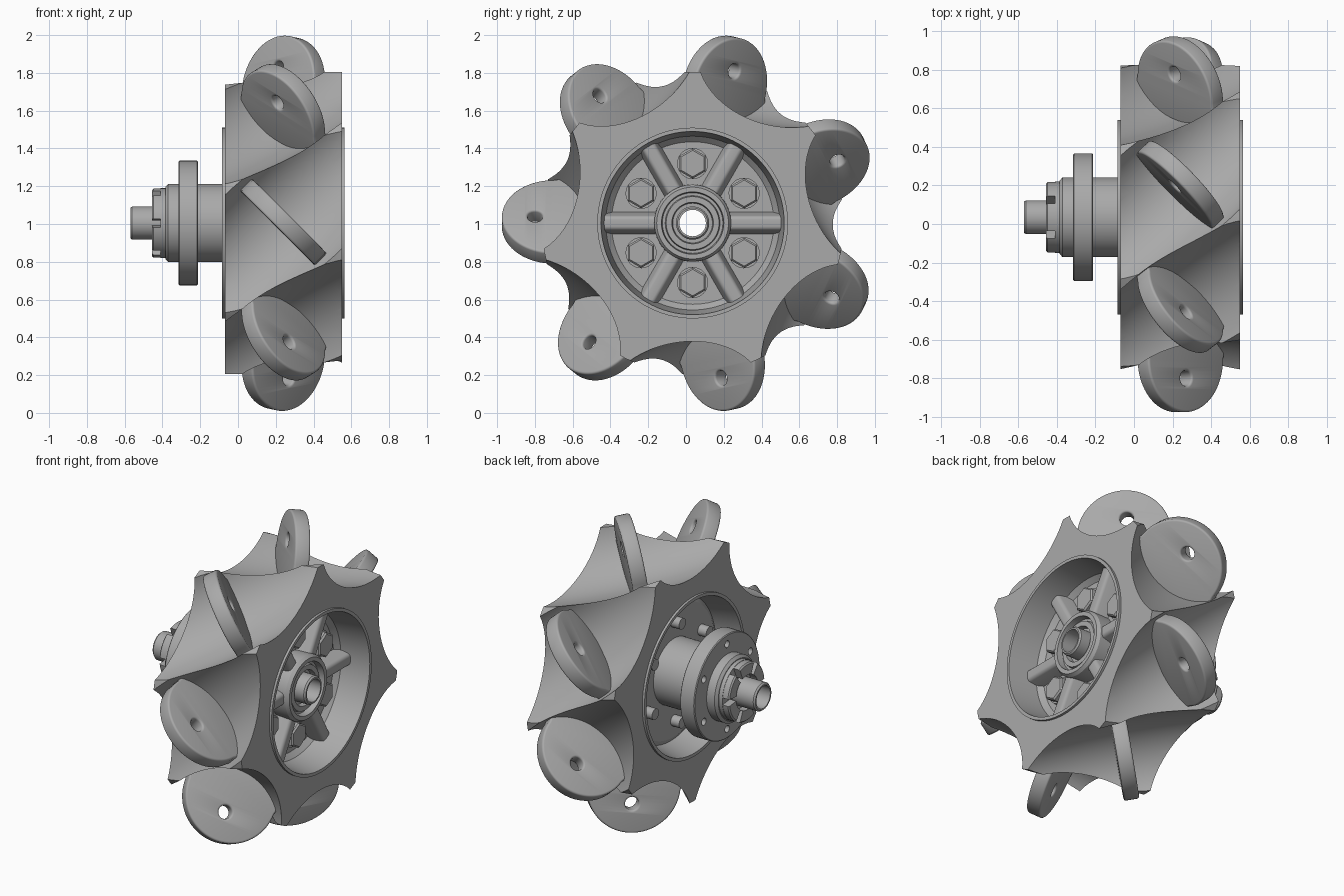
import bpy, bmesh, math
from mathutils import Matrix, Vector

COUNT = 7
FIRST = 76.7                      # angle of the first roller tab, degrees
MID_X, PIN_R = 0.24, 0.834        # tab pin position
POCKET_R = 0.925                  # distance of the pocket axis from the axle
WHEEL = Matrix.Translation((0, 0.035, 1.005))

old = bpy.data.objects.get("Cube")
if old:
    bpy.data.objects.remove(old)

grey = bpy.data.materials.new("plain_grey")
grey.use_nodes = True
grey.diffuse_color = (0.4, 0.4, 0.4, 1)
grey.node_tree.nodes["Principled BSDF"].inputs["Base Color"].default_value = (0.4, 0.4, 0.4, 1)


def spin(degrees):
    """Turn about the wheel axis; local y becomes the radial direction."""
    return WHEEL @ Matrix.Rotation(math.radians(degrees), 4, "X")


def add(name, mesh, matrix=WHEEL):
    ob = bpy.data.objects.new(name, mesh)
    bpy.context.scene.collection.objects.link(ob)
    ob.matrix_world = matrix
    if not mesh.materials:
        mesh.materials.append(grey)
    return ob


def finish(bm, name):
    bmesh.ops.recalc_face_normals(bm, faces=bm.faces)
    mesh = bpy.data.meshes.new(name)
    bm.to_mesh(mesh)
    bm.free()
    return mesh


def lathe(name, profile, segments=96, sweep=360, closed=True):
    """Revolve (x, radius) points about x; part sweeps get end caps."""
    bm = bmesh.new()
    full = sweep == 360
    rings = []
    for i in range(segments if full else segments + 1):
        a = math.radians(sweep * i / segments)
        rings.append([bm.verts.new((x, r * math.cos(a), r * math.sin(a))) for x, r in profile])
    n = len(profile)
    pairs = list(zip(rings, rings[1:] + rings[:1])) if full else list(zip(rings, rings[1:]))
    for p, q in pairs:
        for j in range(n if closed else n - 1):
            k = (j + 1) % n
            bm.faces.new((p[j], p[k], q[k], q[j]))
    if not full:
        bm.faces.new(rings[0])
        bm.faces.new(rings[-1])
    if not closed:
        bm.faces.new([r[0] for r in rings])
        bm.faces.new([r[-1] for r in rings])
    return finish(bm, name)


def rod(name, x0, x1, radius, sides=32, chamfer=0.0):
    return lathe(name, [(x0, radius), (x1 - chamfer, radius), (x1, radius - chamfer)]
                 if chamfer else [(x0, radius), (x1, radius)], sides, closed=False)


def cut(ob, cutters):
    """Subtract the cutters, bake the result and remove them."""
    for c in cutters:
        c.hide_render = True
        m = ob.modifiers.new("cut", "BOOLEAN")
        m.operation, m.solver, m.object = "DIFFERENCE", "EXACT", c
    bpy.context.view_layer.update()
    deps = bpy.context.evaluated_depsgraph_get()
    mesh = bpy.data.meshes.new_from_object(ob.evaluated_get(deps))
    ob.modifiers.clear()
    ob.data = mesh
    for c in cutters:
        bpy.data.objects.remove(c)


# Wheel body: rim and web, scooped out by barrel shaped roller pockets
body = add("wheel_body", lathe("wheel_body", [
    (-0.07, 0.8), (0.55, 0.8), (0.55, 0.505), (0.565, 0.505), (0.565, 0.485),
    (0.38, 0.46), (0.35, 0.43), (0.35, 0.15), (0.06, 0.15), (0.06, 0.42), (0.08, 0.45),
    (-0.085, 0.485), (-0.085, 0.505), (-0.07, 0.505)]))
steps = [i / 15 for i in range(-12, 13)]
barrel = lathe("pocket", [(s, 0.35 - 0.025 * (s / 0.44) ** 2) for s in steps], 72, closed=False)
slant = Matrix.Translation((MID_X, POCKET_R, 0)) @ Matrix.Rotation(math.radians(45), 4, "Y")
angles = [FIRST + i * 360 / COUNT for i in range(COUNT)]
cut(body, [add("pocket", barrel, spin(a) @ slant) for a in angles])

# Roller tabs: rounded plates with a pin hole, set at 45 degrees
curve = bpy.data.curves.new("tab_outline", "CURVE")
curve.dimensions, curve.fill_mode = "2D", "BOTH"
curve.extrude, curve.bevel_depth, curve.offset = 0.033, 0.012, -0.012
curve.bevel_resolution = 2


def outline(points):
    s = curve.splines.new("POLY")
    s.points.add(len(points) - 1)
    for p, (u, v) in zip(s.points, points):
        p.co = (u, v, 0, 1)
    s.use_cyclic_u = True


def arc(radius, v, sweep, n):
    return [(radius * math.cos(t), v + radius * math.sin(t))
            for t in (math.radians(sweep) * i / n for i in range(n + 1))]


outline(arc(0.275, 0.735, 180, 40) + [(-0.315, 0.57), (0.315, 0.57)])
outline(arc(0.04, PIN_R, 345, 23))
source = bpy.data.objects.new("tab_outline", curve)
bpy.context.scene.collection.objects.link(source)
bpy.context.view_layer.update()
tab_mesh = bpy.data.meshes.new_from_object(
    source.evaluated_get(bpy.context.evaluated_depsgraph_get()))
bpy.data.objects.remove(source)
bm = bmesh.new()
bm.from_mesh(tab_mesh)
bmesh.ops.remove_doubles(bm, verts=bm.verts, dist=0.0002)
bmesh.ops.recalc_face_normals(bm, faces=bm.faces)
bm.to_mesh(tab_mesh)
bm.free()
h = math.sqrt(0.5)
tilt = Matrix(((h, 0, -h, MID_X), (0, 1, 0, 0), (h, 0, h, 0), (0, 0, 0, 1)))
for a in angles:
    add("roller_tab", tab_mesh, spin(a) @ tilt)

# Hub barrel with the front boss and its stepped bearing seat
add("hub", lathe("hub", [
    (-0.385, 0.08), (-0.385, 0.19), (-0.37, 0.207), (0.2, 0.207), (0.45, 0.203),
    (0.47, 0.19), (0.47, 0.165), (0.43, 0.16), (0.43, 0.145), (0.45, 0.14),
    (0.45, 0.11), (0.42, 0.105), (0.42, 0.08)]))
add("axle_tube", lathe("axle_tube", [
    (-0.57, 0.07), (-0.57, 0.08), (-0.56, 0.088), (0.5, 0.088), (0.51, 0.08), (0.51, 0.07)], 48))

# Mounting flange with bolt holes
flange = add("flange", lathe("flange", [
    (-0.315, 0.2), (-0.315, 0.325), (-0.31, 0.33), (-0.217, 0.33), (-0.212, 0.325), (-0.212, 0.2)]))
drill = rod("drill", -0.4, -0.1, 0.022, 20)
cut(flange, [add("drill", drill, spin(30 + 60 * i) @ Matrix.Translation((0, 0.27, 0)))
             for i in range(6)])

# Castle nut
add("nut_base", lathe("nut_base", [(-0.41, 0.08), (-0.41, 0.185), (-0.38, 0.185), (-0.38, 0.08)], 48))
tooth = lathe("nut_tooth", [(-0.455, 0.11), (-0.455, 0.175), (-0.447, 0.183), (-0.4, 0.183),
                            (-0.4, 0.11)], 10, sweep=46)
for i in range(6):
    add("nut_tooth", tooth, spin(60 * i + 7))

# Spokes: tapered ribs from the boss to the rim
bm = bmesh.new()
bmesh.ops.create_cube(bm, size=1)
for v in bm.verts:
    top, outer = v.co.x > 0, v.co.y > 0
    v.co = Vector((0.44 if top else 0.34, 0.475 if outer else 0.18,
                   math.copysign(0.035 if top else 0.06, v.co.z)))
ridge = [e for e in bm.edges if all(v.co.x > 0.4 for v in e.verts)
         and abs(e.verts[0].co.y - e.verts[1].co.y) > 0.1]
bmesh.ops.bevel(bm, geom=ridge, offset=0.018, segments=4, affect="EDGES", profile=0.5)
spoke = finish(bm, "spoke")

# Bolts through the web, between the spokes
washer = rod("washer", 0.34, 0.365, 0.082, 40)
head = rod("bolt_head", 0.36, 0.41, 0.08, 6, chamfer=0.01)
tip = rod("bolt_end", 0.0, 0.08, 0.035, 24)
for i in range(6):
    add("spoke", spoke, spin(60 * i))
    seat = spin(30 + 60 * i) @ Matrix.Translation((0, 0.315, 0))
    for part in (washer, head, tip):
        add(part.name, part, seat)

# Smooth shading with sharp edges kept
bpy.ops.object.select_all(action="DESELECT")
for ob in bpy.context.scene.objects:
    if ob.type == "MESH" and ob.data.materials and ob.data.materials[0] == grey:
        ob.select_set(True)
        bpy.context.view_layer.objects.active = ob
bpy.ops.object.shade_smooth_by_angle(angle=math.radians(32))
